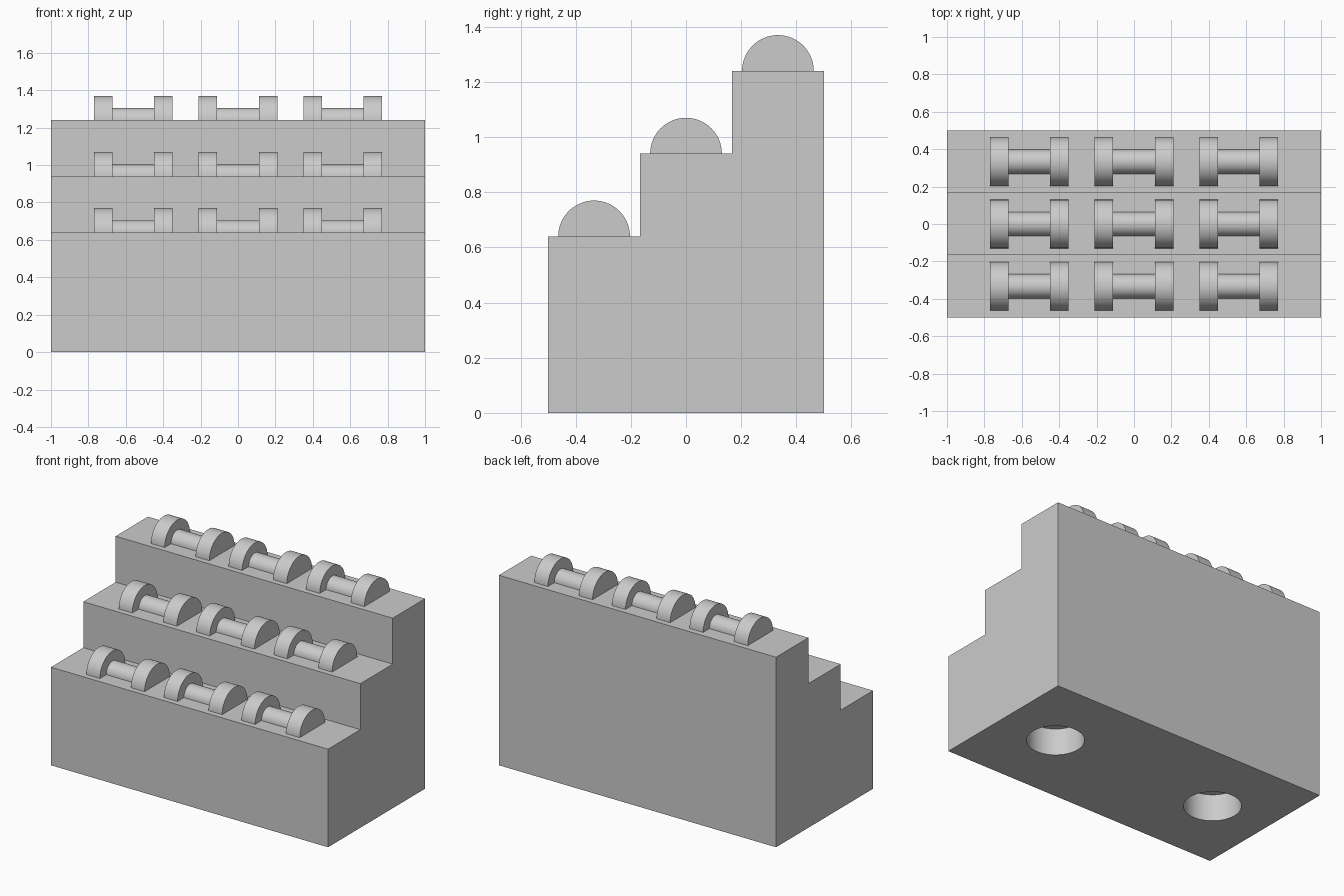
import bpy
import bmesh
from math import pi, radians
from mathutils import Matrix

if "Cube" in bpy.data.objects:
    bpy.data.objects.remove(bpy.data.objects["Cube"], do_unlink=True)

STEP_RISE, STEP_RUN, BASE_TOP = 0.30, 1 / 3, 0.64

grey = bpy.data.materials.new("plain grey")
grey.use_nodes = True
grey.diffuse_color = (0.6, 0.6, 0.6, 1)
grey.node_tree.nodes["Principled BSDF"].inputs["Base Color"].default_value = (0.6, 0.6, 0.6, 1)


def make_object(name, bm):
    bmesh.ops.recalc_face_normals(bm, faces=bm.faces[:])
    mesh = bpy.data.meshes.new(name)
    bm.to_mesh(mesh)
    bm.free()
    mesh.materials.append(grey)
    obj = bpy.data.objects.new(name, mesh)
    bpy.context.collection.objects.link(obj)
    return obj


def smooth(obj):
    bpy.ops.object.select_all(action='DESELECT')
    obj.select_set(True)
    bpy.context.view_layer.objects.active = obj
    bpy.ops.object.shade_smooth_by_angle(angle=radians(30))


# Stepped body: side profile extruded across the width
profile = [(0.5, 0), (-0.5, 0)]
for i in range(3):
    z = BASE_TOP + i * STEP_RISE
    profile += [(-0.5 + i * STEP_RUN, z), (-0.5 + (i + 1) * STEP_RUN, z)]
bm = bmesh.new()
side = bm.faces.new([bm.verts.new((-1, y, z)) for y, z in profile])
ext = bmesh.ops.extrude_face_region(bm, geom=[side])
bmesh.ops.translate(bm, vec=(2, 0, 0),
                    verts=[v for v in ext["geom"] if isinstance(v, bmesh.types.BMVert)])
body = make_object("stepped_body", bm)

# Two round blind holes in the underside
HOLE_RADIUS, HOLE_DEPTH = 0.17, 0.175
bm = bmesh.new()
for x in (-0.6, 0.6):
    bmesh.ops.create_cone(bm, cap_ends=True, segments=64, radius1=HOLE_RADIUS,
                          radius2=HOLE_RADIUS, depth=2 * HOLE_DEPTH,
                          matrix=Matrix.Translation((x, 0, 0)))
cutter = make_object("hole_cutter", bm)
cutter.hide_render = True
cut = body.modifiers.new("holes", 'BOOLEAN')
cut.operation = 'DIFFERENCE'
cut.solver = 'EXACT'
cut.object = cutter
bpy.context.view_layer.objects.active = body
bpy.ops.object.modifier_apply(modifier=cut.name)
bpy.data.objects.remove(cutter, do_unlink=True)
smooth(body)

# Half-round dumbbell: outline turned half a circle about its long axis
WEIGHT_R, BAR_R, END, INNER = 0.13, 0.065, 0.21, 0.112
outline = [(-END, 0), (-END, WEIGHT_R), (-INNER, WEIGHT_R), (-INNER, BAR_R)]
outline += [(-x, r) for x, r in reversed(outline)]
bm = bmesh.new()
points = [bm.verts.new((x, r, 0)) for x, r in outline]
edges = [bm.edges.new(pair) for pair in zip(points, points[1:])]
bmesh.ops.spin(bm, geom=points + edges, cent=(0, 0, 0), axis=(1, 0, 0),
               angle=pi, steps=32)
bmesh.ops.remove_doubles(bm, verts=bm.verts[:], dist=0.0001)
bmesh.ops.holes_fill(bm, edges=[e for e in bm.edges if e.is_boundary], sides=0)
dumbbell = make_object("dumbbell", bm)
smooth(dumbbell)

# Three dumbbells on each step
for row in range(3):
    for col in range(3):
        item = dumbbell if row == col == 0 else dumbbell.copy()
        if item is not dumbbell:
            bpy.context.collection.objects.link(item)
        item.name = f"dumbbell_row{row + 1}_{col + 1}"
        item.location = ((col - 1) * 0.56, (row - 1) * STEP_RUN, BASE_TOP + row * STEP_RISE)
